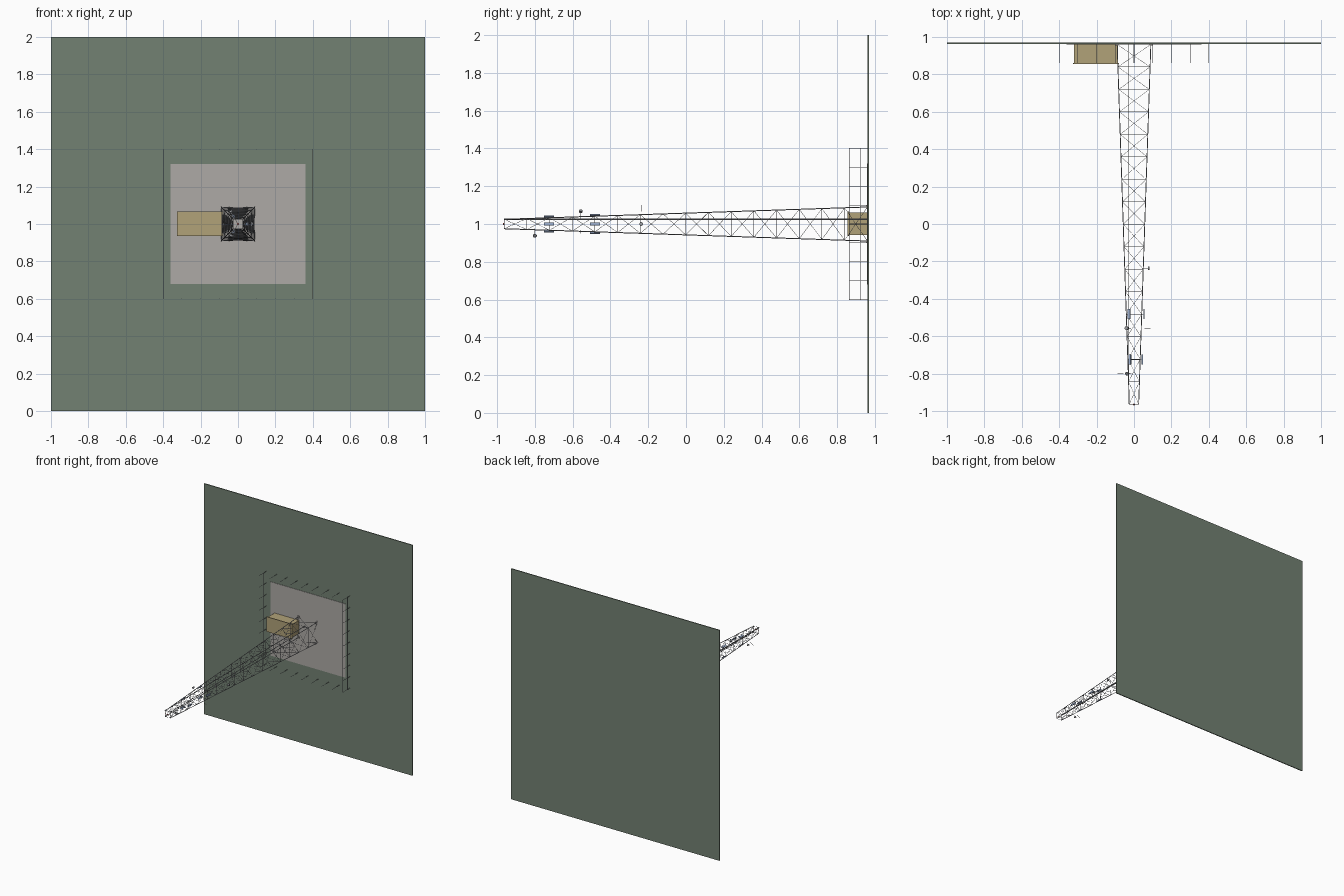
import bpy, bmesh, math
from mathutils import Vector, Matrix

if "Cube" in bpy.data.objects:
    bpy.data.objects.remove(bpy.data.objects["Cube"])


def material(name, rgb):
    m = bpy.data.materials.new(name)
    m.diffuse_color = (*rgb, 1)
    m.use_nodes = True
    m.node_tree.nodes["Principled BSDF"].inputs["Base Color"].default_value = m.diffuse_color
    return m


GREEN = material("grass", (0.17, 0.22, 0.17))
GRAVEL = material("gravel", (0.42, 0.40, 0.38))
TAN = material("tan", (0.44, 0.36, 0.19))
STEEL = material("steel", (0.35, 0.36, 0.38))
BLUE = material("blue_grey", (0.35, 0.45, 0.65))
RED = material("red", (0.7, 0.1, 0.08))


def finish(bm, name, mat):
    bmesh.ops.recalc_face_normals(bm, faces=bm.faces)
    me = bpy.data.meshes.new(name)
    bm.to_mesh(me)
    bm.free()
    ob = bpy.data.objects.new(name, me)
    bpy.context.collection.objects.link(ob)
    me.materials.append(mat)
    return ob


def add_box(bm, lo, hi, rot=None):
    lo, hi = Vector(lo), Vector(hi)
    m = Matrix.Translation((lo + hi) / 2)
    if rot is not None:
        m = m @ rot
    bmesh.ops.create_cube(bm, size=1, matrix=m @ Matrix.Diagonal((*(hi - lo), 1)))


def add_rod(bm, a, b, r, sides=6):
    a, b = Vector(a), Vector(b)
    d = b - a
    m = Matrix.Translation((a + b) / 2) @ d.to_track_quat('Z', 'Y').to_matrix().to_4x4()
    bmesh.ops.create_cone(bm, cap_ends=True, segments=sides, radius1=r, radius2=r,
                          depth=d.length, matrix=m)


def box(name, lo, hi, mat):
    bm = bmesh.new()
    add_box(bm, lo, hi)
    return finish(bm, name, mat)


# Site: ground slab, gravel pad, equipment shelter
box("ground", (-1, 0.962, 0), (1, 0.97, 2), GREEN)
box("gravel_pad", (-0.36, 0.959, 0.68), (0.36, 0.963, 1.32), GRAVEL)
box("shelter", (-0.32, 0.861, 0.943), (-0.085, 0.96, 1.06), TAN)
box("shelter_roof", (-0.326, 0.855, 0.937), (-0.08, 0.862, 1.066), TAN)

# Fence: posts all round, rails on the two sides
bm = bmesh.new()
for i in range(9):
    t = -0.4 + 0.1 * i
    spots = [(-0.4, 1 + t), (0.4, 1 + t)]
    if 0 < i < 8:
        spots += [(t, 0.6), (t, 1.4)]
    for x, z in spots:
        add_rod(bm, (x, 0.962, z), (x, 0.862, z), 0.0016)
for x in (-0.4, 0.4):
    for y in (0.866, 0.925):
        add_rod(bm, (x, y, 0.6), (x, y, 1.4), 0.001)
finish(bm, "fence", STEEL)

# Lattice tower, tapering along -y
Y0, Y1, BAYS = 0.96, -0.963, 16


def half(y):
    return 0.09 + (0.025 - 0.09) * (Y0 - y) / (Y0 - Y1)


def ring(y):
    h = half(y)
    return [Vector((sx * h, y, 1 + sz * h)) for sx, sz in ((-1, -1), (1, -1), (1, 1), (-1, 1))]


levels = [Y0 + (Y1 - Y0) * k / BAYS for k in range(BAYS + 1)]
bm = bmesh.new()
for a, b in zip(ring(Y0), ring(Y1)):
    add_rod(bm, a, b, 0.0026)
finish(bm, "tower_legs", STEEL)

bm = bmesh.new()
for k, y in enumerate(levels):
    r = ring(y)
    for i in range(4):
        j = (i + 1) % 4
        if k:
            add_rod(bm, r[i], r[j], 0.0012)
        if k < BAYS:
            up = ring(levels[k + 1])
            add_rod(bm, r[i], up[j], 0.001)
            add_rod(bm, r[j], up[i], 0.001)
finish(bm, "tower_braces", STEEL)

# Concrete footings under the legs
bm = bmesh.new()
for p in ring(Y0):
    add_box(bm, p - Vector((0.008, 0.006, 0.008)), p + Vector((0.008, 0.002, 0.008)))
finish(bm, "footings", GRAVEL)

# Cable run up the tower
bm = bmesh.new()
add_rod(bm, (-0.028, Y0, 1.025), (-0.028, Y1, 1.025), 0.0028)
finish(bm, "cable_run", STEEL)

# Panel antennas: three per level with bracket arms
panels, arms = bmesh.new(), bmesh.new()
for y, r in ((-0.725, 0.044), (-0.482, 0.053)):
    for n in range(3):
        a = n * 2 * math.pi / 3
        c = Vector((r * math.cos(a), y, 1 + r * math.sin(a)))
        s = Vector((0.003, 0.027, 0.007))
        add_box(panels, c - s, c + s, Matrix.Rotation(-a, 4, 'Y'))
        add_rod(arms, (0, y, 1), c, 0.0012)
finish(panels, "panel_antennas", BLUE)
finish(arms, "panel_arms", STEEL)

# Round dishes on struts, with thin whip rods
dish, rods = bmesh.new(), bmesh.new()
for y, deg, r in ((-0.8, 240, 0.072), (-0.557, 120, 0.078), (-0.237, 0, 0.079)):
    a = math.radians(deg)
    d = Vector((math.cos(a), 0, math.sin(a)))
    o = Vector((0, y, 1))
    add_rod(dish, o + d * (r - 0.005), o + d * (r + 0.005), 0.01, 16)
    add_rod(rods, o + d * half(y) * 0.9, o + d * r, 0.0012)
    e = Vector((math.sin(a), 0, math.cos(a)))
    add_rod(rods, o + e * 0.065, o + e * 0.1, 0.0012)
finish(dish, "dishes", STEEL)
finish(rods, "dish_struts", STEEL)

# Warning beacon at the tip
bm = bmesh.new()
bmesh.ops.create_uvsphere(bm, u_segments=12, v_segments=8, radius=0.005,
                          matrix=Matrix.Translation((0, -0.965, 1)))
add_rod(bm, (-0.024, -0.963, 1), (0.024, -0.963, 1), 0.001)
finish(bm, "beacon", RED)
